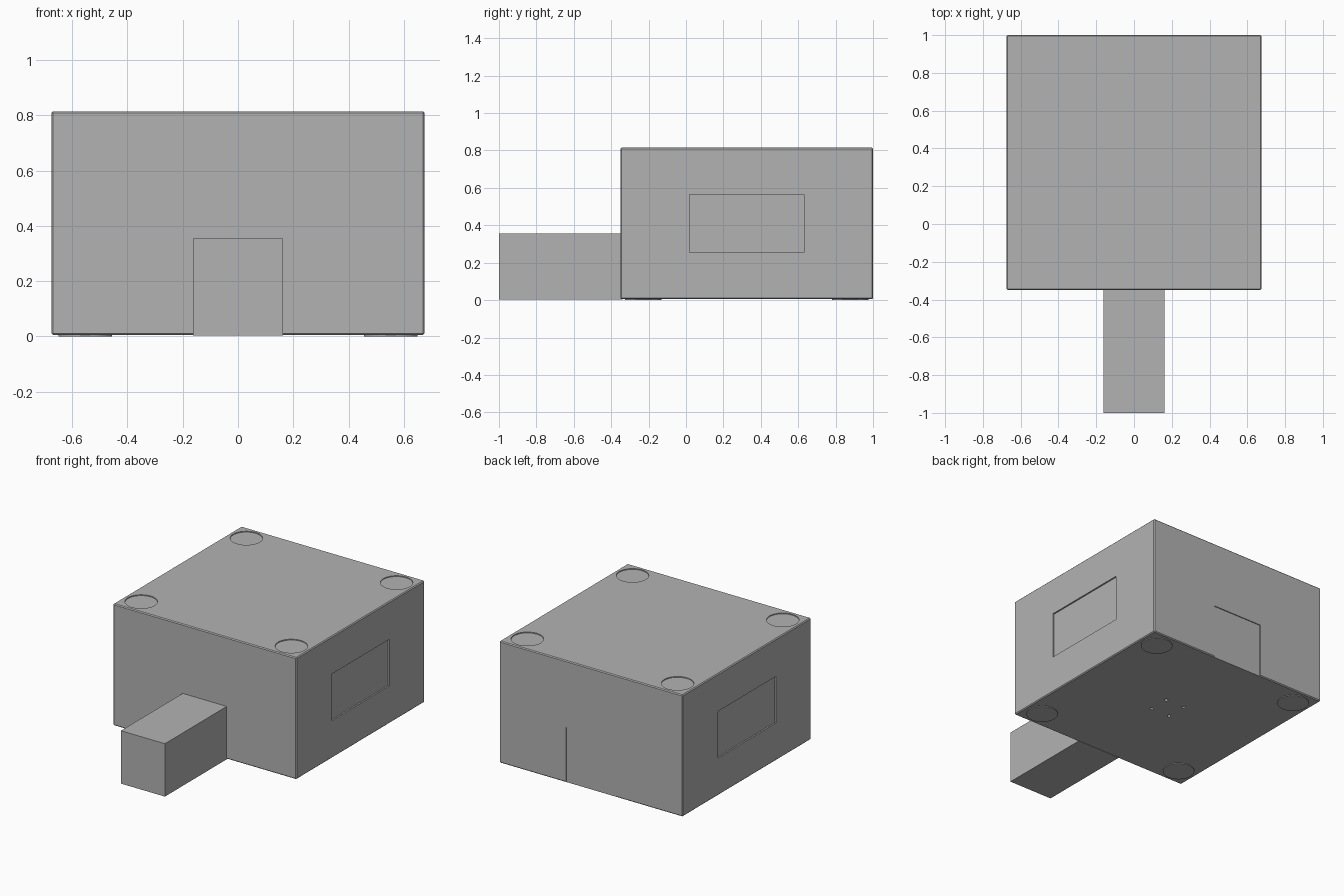
import bpy, math

if "Cube" in bpy.data.objects:
    bpy.data.objects.remove(bpy.data.objects["Cube"])

grey = bpy.data.materials.new("mid_grey")
grey.diffuse_color = (0.45, 0.45, 0.45, 1)
grey.use_nodes = True
grey.node_tree.nodes["Principled BSDF"].inputs["Base Color"].default_value = grey.diffuse_color


def box(name, x0, x1, y0, y1, z0, z1):
    bpy.ops.mesh.primitive_cube_add(size=1, location=((x0 + x1) / 2, (y0 + y1) / 2, (z0 + z1) / 2))
    o = bpy.context.object
    o.name = name
    o.scale = (x1 - x0, y1 - y0, z1 - z0)
    bpy.ops.object.transform_apply(location=False, rotation=False, scale=True)
    o.data.materials.append(grey)
    return o


def disc(name, x, y, r, z0, z1, sides=48):
    bpy.ops.mesh.primitive_cylinder_add(vertices=sides, radius=r, depth=z1 - z0,
                                        location=(x, y, (z0 + z1) / 2))
    o = bpy.context.object
    o.name = name
    o.data.materials.append(grey)
    return o


W, FRONT, BACK, BASE, TOP = 0.675, -0.35, 1.0, 0.005, 0.815
MID = (FRONT + BACK) / 2

# Main case with finely chamfered edges
body = box("case", -W, W, FRONT, BACK, BASE, TOP)
bev = body.modifiers.new("edge", 'BEVEL')
bev.width = 0.006
bev.segments = 1

# Recess cutters: side panels, rear door, foot sockets, screw holes
cutters = []
for s in (-1, 1):
    cutters.append(box("side_panel_cutter", s * W - 0.01, s * W + 0.01, 0.02, 0.63, 0.255, 0.565))
cutters.append(box("rear_door_cutter", -0.185, 0.185, BACK - 0.006, BACK + 0.1, -0.1, 0.37))
for sx in (-1, 1):
    for sy in (-1, 1):
        x, y = sx * 0.553, MID + sy * 0.553
        cutters.append(disc("socket_cutter", x, y, 0.098, TOP - 0.006, TOP + 0.05))
        cutters.append(disc("screw_hole_cutter", sx * 0.07, MID + sy * 0.07, 0.011, -0.05, BASE + 0.02, 16))
        # Round feet
        disc("foot", x, y, 0.0975, 0.0, BASE + 0.002)

for c in cutters:
    c.hide_render = True
    m = body.modifiers.new("cut", 'BOOLEAN')
    m.operation = 'DIFFERENCE'
    m.solver = 'EXACT'
    m.object = c

bpy.ops.object.select_all(action='DESELECT')
body.select_set(True)
bpy.context.view_layer.objects.active = body
for m in list(body.modifiers):
    bpy.ops.object.modifier_apply(modifier=m.name)
for c in cutters:
    bpy.data.objects.remove(c, do_unlink=True)

# Entrance block projecting from the front
box("front_block", -0.162, 0.162, -1.0, FRONT + 0.01, 0.003, 0.355)
